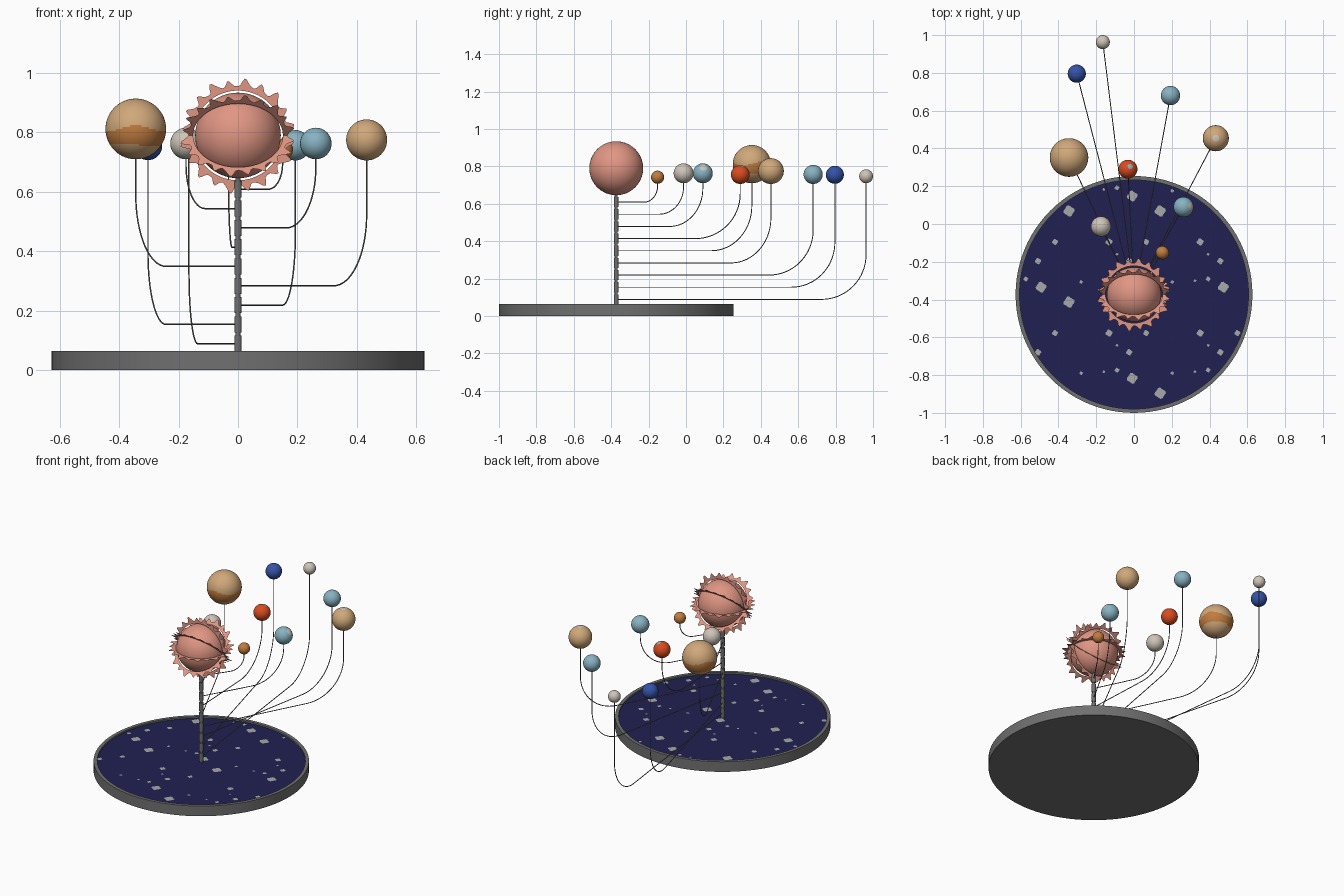
import bpy, bmesh, math
from mathutils import Vector, Matrix

if "Cube" in bpy.data.objects:
    bpy.data.objects.remove(bpy.data.objects["Cube"])

CY = -0.373                      # y of the base and post axis
R_BASE, R_FLOOR, H_BASE, H_FLOOR = 0.627, 0.606, 0.065, 0.055


def material(name, r, g, b):
    lin = lambda c: ((c / 255 + 0.055) / 1.055) ** 2.4 if c > 10 else c / 255 / 12.92
    m = bpy.data.materials.new(name)
    m.diffuse_color = (lin(r), lin(g), lin(b), 1)
    m.use_nodes = True
    m.node_tree.nodes["Principled BSDF"].inputs["Base Color"].default_value = m.diffuse_color
    return m


PINK = material("salmon pink", 224, 150, 132)
GREY = material("metal grey", 112, 112, 112)
NAVY = material("navy", 33, 32, 82)
STAR = material("star grey", 166, 169, 170)
BROWN = material("orange brown", 192, 124, 64)
TAN = material("tan", 208, 168, 122)
BEIGE = material("pale beige", 206, 196, 184)
SKY = material("light blue", 136, 178, 194)
RED = material("orange red", 216, 76, 32)
BLUE = material("blue", 52, 82, 168)


def make(name, bm, mats, smooth=True):
    bmesh.ops.recalc_face_normals(bm, faces=bm.faces)
    me = bpy.data.meshes.new(name)
    bm.to_mesh(me)
    bm.free()
    for m in mats:
        me.materials.append(m)
    ob = bpy.data.objects.new(name, me)
    bpy.context.collection.objects.link(ob)
    if smooth:
        bpy.ops.object.select_all(action='DESELECT')
        ob.select_set(True)
        bpy.context.view_layer.objects.active = ob
        bpy.ops.object.shade_smooth_by_angle(angle=math.radians(35))
    return ob


def lathe(name, profile, mats, n, rule=None):
    """Revolve (radius, z) points around the post axis; zero radii close the ends."""
    bm = bmesh.new()
    rings = []
    for r, z in profile:
        k = n if r > 0 else 1
        rings.append([bm.verts.new((r * math.cos(2 * math.pi * i / n),
                                    CY + r * math.sin(2 * math.pi * i / n), z)) for i in range(k)])
    for a, b in zip(rings, rings[1:]):
        for i in range(n):
            j = (i + 1) % n
            vs = [a[i % len(a)], a[j % len(a)], b[j % len(b)], b[i % len(b)]]
            f = bm.faces.new(list(dict.fromkeys(vs)))
            if rule:
                f.material_index = rule(f.calc_center_median())
    return make(name, bm, mats)


def ball(name, loc, r, mats, rule=None, seg=48):
    bm = bmesh.new()
    bmesh.ops.create_uvsphere(bm, u_segments=seg, v_segments=seg // 2, radius=r)
    if rule:
        for f in bm.faces:
            f.material_index = rule(f.calc_center_median().normalized())
    ob = make(name, bm, mats)
    ob.location = loc
    return ob


# Round base with a shallow recessed night-sky floor
lathe("base", [(0, 0), (R_BASE, 0), (R_BASE, H_BASE), (R_FLOOR, H_BASE),
               (R_FLOOR, H_FLOOR), (0, H_FLOOR)], [GREY, NAVY], 96,
      lambda c: int(abs(c.z - H_FLOOR) < 1e-4 and (c.xy - Vector((0, CY))).length < R_FLOOR - 0.03))

# Star plates: one small cluster repeated as a square tile
TILE = 0.4825
cluster = [(-0.492, 0.148, 0.027), (-0.344, 0.069, 0.028), (-0.508, 0.286, 0.016),
           (-0.418, -0.095, 0.015), (-0.132, -0.095, 0.018), (-0.09, -0.291, 0.012),
           (-0.28, -0.307, 0.009), (-0.16, -0.30, 0.007), (-0.09, -0.16, 0.007)]
bm = bmesh.new()
for sx, sy, sr in cluster:
    for i in range(-3, 4):
        for j in range(-4, 4):
            x, y = sx + i * TILE, sy + j * TILE
            if math.hypot(x, y - CY) + sr < R_FLOOR + 0.004:
                vs = []
                for k in range(16):
                    a = k * math.pi / 8
                    rr = sr * (1.08 if k % 4 < 2 else 0.88)
                    vs.append(bm.verts.new((x + rr * math.cos(a), y + rr * math.sin(a), H_FLOOR + 0.002)))
                bm.faces.new(vs)
make("star_plates", bm, [STAR], False)

# Post: a thin rod carrying one collar per arm
levels = [0.089 + 0.065 * i for i in range(9)]
profile = [(0, H_FLOOR), (0.008, H_FLOOR)]
for z in levels:
    profile += [(0.008, z - 0.027), (0.0125, z - 0.027), (0.0125, z + 0.027), (0.008, z + 0.027)]
profile += [(0.008, 0.66), (0, 0.66)]
lathe("post", profile, [GREY], 24)

# Sun ball
SUN = Vector((0, CY, 0.79))
ball("sun", SUN, 0.144, [PINK], seg=64)

# Flame rings: four flat rings turned about the x axis
FLAMES = 20
shape = [(0.0, 0.166), (0.25, 0.173), (0.5, 0.19), (0.62, 0.193), (0.72, 0.184), (0.85, 0.169)]
for q in range(4):
    bm = bmesh.new()
    inner, outer = [], []
    for k in range(FLAMES):
        grow = (1.0, 0.965, 1.02, 0.98)[k % 4]
        for t, r in shape:
            a = 2 * math.pi * (k + t) / FLAMES
            rr = r * (grow if r > 0.17 else 1)
            inner.append(bm.verts.new((0.151 * math.cos(a), 0.151 * math.sin(a), 0)))
            outer.append(bm.verts.new((rr * math.cos(a), rr * math.sin(a), 0)))
    for i in range(len(inner)):
        j = (i + 1) % len(inner)
        bm.faces.new((inner[i], outer[i], outer[j], inner[j]))
    bm.transform(Matrix.Translation(SUN) @ Matrix.Rotation(q * math.pi / 4, 4, 'X'))
    make("flame_ring_%d" % (q + 1), bm, [PINK], False)


# Planet colour rules
def spot(direction, cosine):
    d = Vector(direction).normalized()
    return lambda n: int(n.dot(d) > cosine)


def band(n):
    a = math.atan2(n.y, n.x)
    return int(-0.52 + 0.04 * math.sin(2 * a) < n.z < 0.02 + 0.09 * math.sin(3 * a))


# (x, y, z, radius, colours, rule) from innermost to outermost
planets = [
    (0.15, -0.152, 0.742, 0.035, [BROWN], None),
    (-0.175, -0.013, 0.763, 0.053, [BEIGE], None),
    (0.262, 0.09, 0.763, 0.053, [SKY, BEIGE], spot((0.9, 0.1, 0.7), 0.93)),
    (-0.032, 0.29, 0.756, 0.050, [RED, SKY], spot((0.25, 0.3, 0.9), 0.96)),
    (-0.344, 0.352, 0.812, 0.102, [TAN, BROWN], band),
    (0.433, 0.454, 0.775, 0.069, [TAN, BEIGE], spot((0, 0, 1), 0.96)),
    (0.193, 0.68, 0.757, 0.051, [SKY], None),
    (-0.303, 0.796, 0.755, 0.048, [BLUE], None),
    (-0.165, 0.963, 0.747, 0.037, [BEIGE], None),
]

for i, (x, y, z, r, mats, rule) in enumerate(planets):
    ball("planet_%d" % (i + 1), (x, y, z), r, mats, rule, 96 if rule is band else 48)

    # Wire arm: straight out from its collar, quarter bend, then up to the planet
    level = levels[8 - i]
    reach = math.hypot(x, y - CY)
    dx, dy = x / reach, (y - CY) / reach
    bend = min(0.24, 0.88 * (z - r - level))
    path = [(0, level)]
    for k in range(17):
        a = k * math.pi / 32
        path.append((reach - bend + bend * math.sin(a), level + bend * (1 - math.cos(a))))
    path.append((reach, z - r * 0.9))
    cu = bpy.data.curves.new("arm", 'CURVE')
    cu.dimensions = '3D'
    cu.bevel_depth = 0.0025
    cu.bevel_resolution = 2
    sp = cu.splines.new('POLY')
    sp.points.add(len(path) - 1)
    for p, (d, h) in zip(sp.points, path):
        p.co = (d * dx, CY + d * dy, h, 1)
    cu.materials.append(GREY)
    arm = bpy.data.objects.new("arm_%d" % (i + 1), cu)
    bpy.context.collection.objects.link(arm)
    bpy.ops.object.select_all(action='DESELECT')
    arm.select_set(True)
    bpy.context.view_layer.objects.active = arm
    bpy.ops.object.convert(target='MESH')
